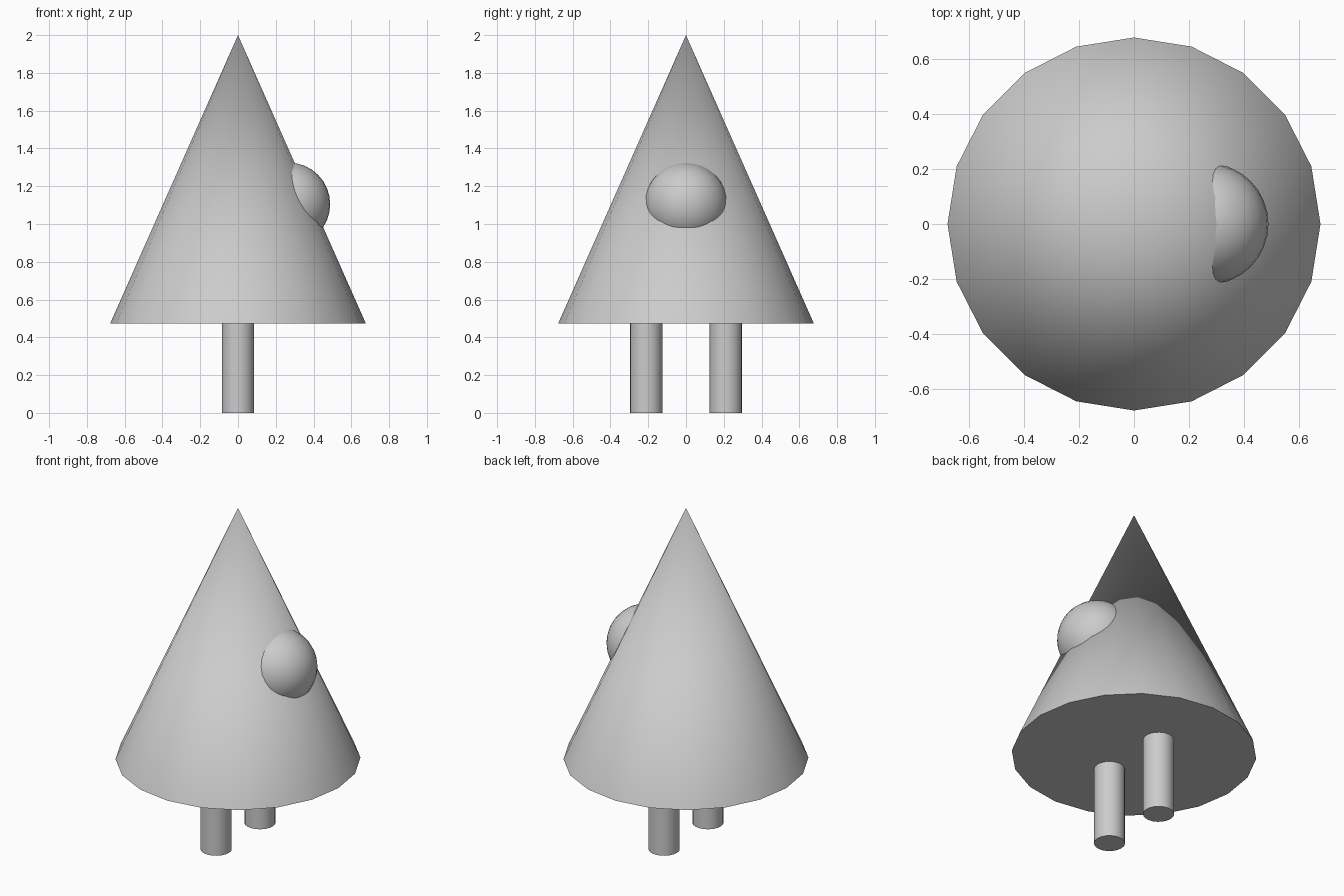
import bpy
import math

if "Cube" in bpy.data.objects:
    bpy.data.objects.remove(bpy.data.objects["Cube"])


def finish(name):
    """Name the active part and smooth it while keeping hard rims."""
    obj = bpy.context.object
    obj.name = name
    bpy.ops.object.shade_smooth_by_angle(angle=math.radians(35))
    return obj


BASE_Z, TOP_Z = 0.473, 2.0

# Conical body
bpy.ops.mesh.primitive_cone_add(vertices=20, radius1=0.677, radius2=0,
                                depth=TOP_Z - BASE_Z,
                                location=(0, 0, (TOP_Z + BASE_Z) / 2))
finish("cone_body")

# Round bump half sunk into the sloped side
bpy.ops.mesh.primitive_uv_sphere_add(segments=32, ring_count=16, radius=0.22,
                                     location=(0.268, 0, 1.105))
finish("side_bump")

# Pair of legs, tucked slightly into the base
LEG_H = BASE_Z + 0.03
for label, side in (("front", -1), ("back", 1)):
    bpy.ops.mesh.primitive_cylinder_add(vertices=20, radius=0.086, depth=LEG_H,
                                        location=(0, side * 0.211, LEG_H / 2))
    finish(label + "_leg")
